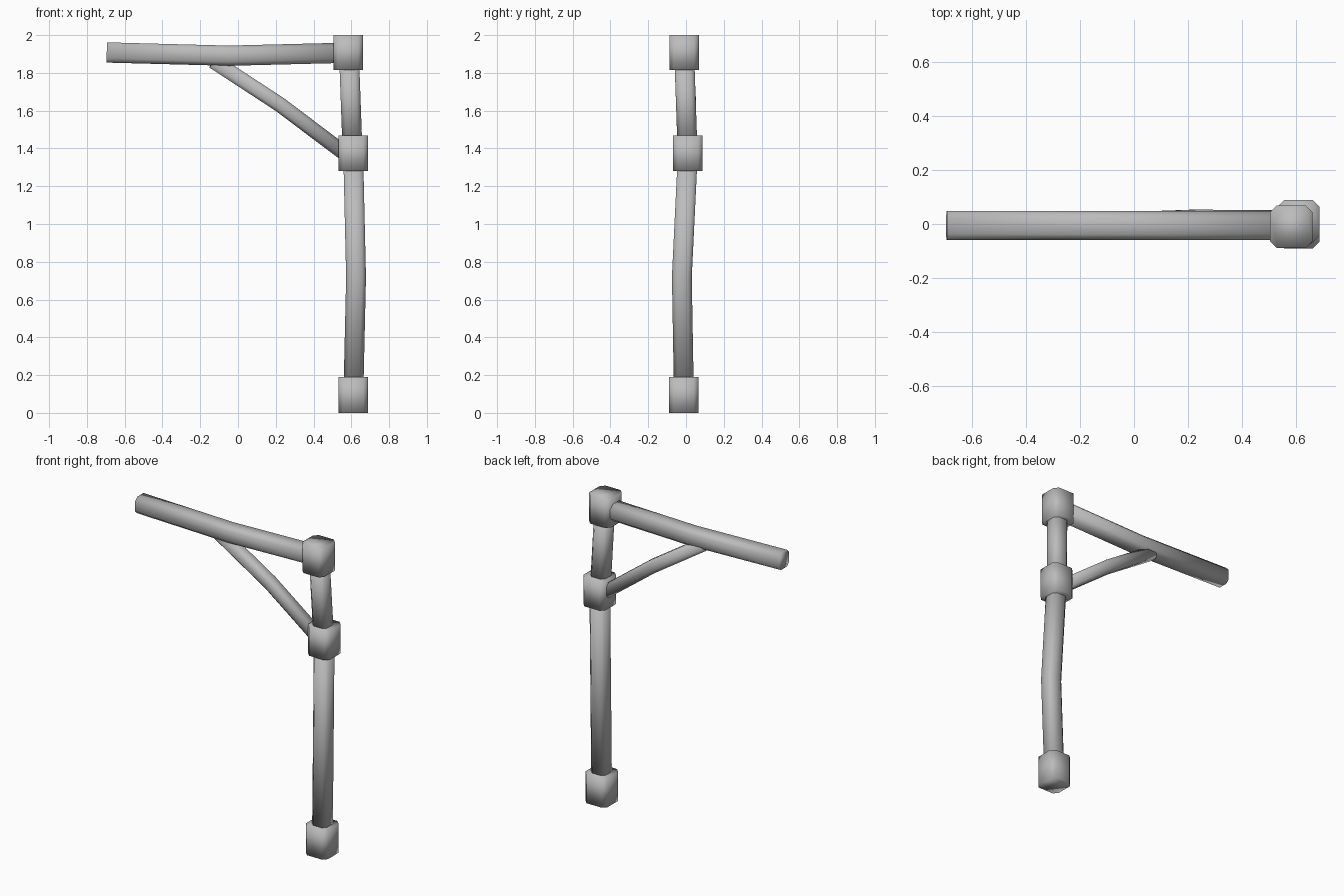
import bpy, bmesh
from mathutils import Vector

cube = bpy.data.objects.get("Cube")
if cube:
    bpy.data.objects.remove(cube, do_unlink=True)

grey = bpy.data.materials.new("plain grey")
grey.use_nodes = True
grey.diffuse_color = (0.5, 0.5, 0.5, 1)
grey.node_tree.nodes["Principled BSDF"].inputs["Base Color"].default_value = (0.5, 0.5, 0.5, 1)


def sweep(name, path, width, chamfer):
    """Sweep a chamfered square along a path, mitred at each bend and capped."""
    h, k = width / 2, width / 2 - chamfer
    section = [(h, k), (k, h), (-k, h), (-h, k), (-h, -k), (-k, -h), (k, -h), (h, -k)]
    pts = [Vector(p) for p in path]
    bm = bmesh.new()
    rings = []
    for i, p in enumerate(pts):
        a, b = pts[max(i - 1, 0)], pts[min(i + 1, len(pts) - 1)]
        d = (b - a).normalized()
        side = Vector((0, 1, 0))
        side = (side - d * side.dot(d)).normalized()
        up = d.cross(side)
        rings.append([bm.verts.new(p + side * u + up * v) for u, v in section])
    for r, s in zip(rings, rings[1:]):
        for j in range(len(r)):
            n = (j + 1) % len(r)
            bm.faces.new((r[j], r[n], s[n], s[j]))
    bm.faces.new(rings[0])
    bm.faces.new(rings[-1])
    bmesh.ops.recalc_face_normals(bm, faces=bm.faces)
    for f in bm.faces:
        f.smooth = True
    mesh = bpy.data.meshes.new(name)
    bm.to_mesh(mesh)
    bm.free()
    mesh.materials.append(grey)
    bpy.context.collection.objects.link(bpy.data.objects.new(name, mesh))


# Joint blocks with chamfered upright edges
for name, x, y, z0, z1 in (("base_block", 0.61, -0.012, 0, 0.19),
                           ("middle_block", 0.61, 0.01, 1.28, 1.468),
                           ("top_block", 0.583, -0.01, 1.815, 2)):
    sweep(name, [(x, y, z0), (x, y, z1)], 0.157, 0.025)

# Slightly bent posts
sweep("lower_post", [(0.612, -0.012, 0.15), (0.625, -0.022, 0.72), (0.611, 0.007, 1.32)], 0.105, 0.022)
sweep("upper_post", [(0.605, 0.007, 1.42), (0.589, -0.008, 1.86)], 0.105, 0.022)

# Sagging arm
sweep("arm", [(-0.695, -0.006, 1.908), (-0.05, -0.006, 1.891), (0.55, -0.006, 1.906)], 0.107, 0.022)

# Diagonal brace
sweep("brace", [(-0.13, 0, 1.862), (0.222, 0.013, 1.632), (0.59, 0.012, 1.355)], 0.08, 0.018)
